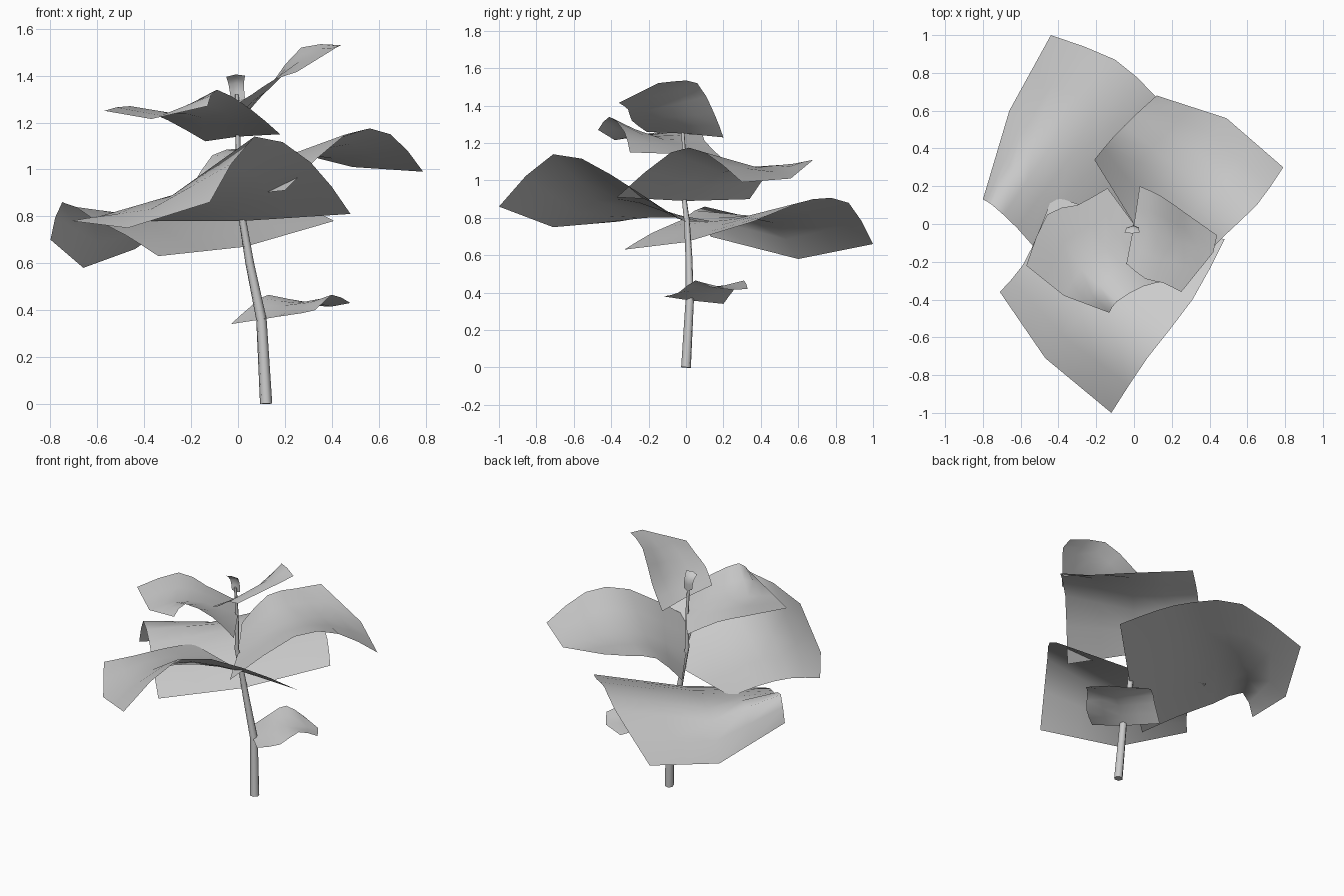
import bpy, bmesh
from mathutils import Vector


def along(points, t):
    """Catmull-Rom point on an open path, t from 0 to 1."""
    p = [Vector(q) for q in points]
    p = [2 * p[0] - p[1]] + p + [2 * p[-1] - p[-2]]
    s = t * (len(points) - 1)
    i = min(int(s), len(points) - 2)
    u = s - i
    a, b, c, d = p[i:i + 4]
    return 0.5 * (2 * b + (c - a) * u + (2 * a - 5 * b + 4 * c - d) * u ** 2
                  + (3 * b - a - 3 * c + d) * u ** 3)


def leaf(name, left, mid, right, rows=6):
    """Thin leaf sheet lofted between a left edge, a midrib and a right edge."""
    bm = bmesh.new()
    grid = []
    for r in range(rows + 1):
        t = r / rows
        l, m, e = along(left, t), along(mid, t), along(right, t)
        row = [l, l.lerp(m, 0.5), m, m.lerp(e, 0.5), e]
        grid.append([bm.verts.new(v) for v in row])
    for a, b in zip(grid, grid[1:]):
        for c in range(4):
            bm.faces.new((a[c], a[c + 1], b[c + 1], b[c]))
    bmesh.ops.recalc_face_normals(bm, faces=bm.faces)
    bm.normal_update()
    if sum(f.normal.z for f in bm.faces) < 0:
        bmesh.ops.reverse_faces(bm, faces=bm.faces)
    me = bpy.data.meshes.new(name)
    bm.to_mesh(me)
    bm.free()
    for f in me.polygons:
        f.use_smooth = True
    ob = bpy.data.objects.new(name, me)
    bpy.context.collection.objects.link(ob)


# tapering stem
cu = bpy.data.curves.new("stem", 'CURVE')
cu.dimensions = '3D'
cu.bevel_depth = 1.0
cu.bevel_resolution = 1
cu.use_fill_caps = True
path = [(.12, 0, 0, .027), (.10, .02, .36, .023), (.05, .015, .6, .019),
        (.02, .005, .78, .016), (.0, -.012, .92, .013),
        (.0, -.01, 1.14, .010), (-.005, -.02, 1.32, .008)]
sp = cu.splines.new('POLY')
sp.points.add(len(path) - 1)
for pt, (x, y, z, r) in zip(sp.points, path):
    pt.co = (x, y, z, 1)
    pt.radius = r
sp.use_smooth = True
bpy.context.collection.objects.link(bpy.data.objects.new("stem", cu))

# small lowest leaf
leaf("lowest_leaf",
     [(-.03, .2, .34), (.06, .26, .42), (.13, .31, .465), (.24, .33, .42)],
     [(.10, .01, .36), (.2, .1, .42), (.3, .17, .43), (.4, .25, .415)],
     [(.22, -.12, .38), (.33, -.04, .4), (.4, .05, .465), (.48, .13, .43)])

# large back left leaf with its tip bent down
leaf("back_left_leaf",
     [(-.34, -.33, .63), (-.48, -.18, .72), (-.62, -.02, .79), (-.75, .1, .86), (-.8, .13, .7)],
     [(.03, 0, .67), (-.16, .18, .76), (-.35, .34, .81), (-.52, .48, .77), (-.66, .6, .58)],
     [(.41, .36, .78), (.27, .53, .85), (.11, .68, .9), (-.1, .87, .88), (-.44, 1.0, .66)], 8)

# large front leaf, right edge raised
leaf("front_leaf",
     [(-.43, .15, .78), (-.5, -.03, .8), (-.59, -.22, .8), (-.71, -.36, .78)],
     [(.02, 0, .78), (-.12, -.25, .88), (-.28, -.48, .89), (-.47, -.71, .75)],
     [(.48, -.08, .81), (.31, -.4, 1.03), (.07, -.71, 1.14), (-.12, -1.0, .86)])

# large back right leaf
leaf("back_right_leaf",
     [(-.21, .34, .9), (-.11, .46, 1.06), (.01, .58, 1.09), (.12, .68, 1.11)],
     [(0, 0, .89), (.16, .19, 1.04), (.33, .38, 1.07), (.49, .56, 1.01)],
     [(.2, -.37, .91), (.46, -.08, 1.15), (.65, .1, 1.15), (.79, .3, .99)])

# upper left leaf
leaf("upper_left_leaf",
     [(-.14, .19, 1.12), (-.3, .1, 1.21), (-.46, .05, 1.27), (-.57, -.22, 1.25)],
     [(0, 0, 1.14), (-.15, -.12, 1.22), (-.28, -.24, 1.24), (-.37, -.38, 1.215)],
     [(.18, -.3, 1.15), (.05, -.33, 1.26), (-.09, -.41, 1.34), (-.13, -.47, 1.27)])

# upper right leaf pointing upward
leaf("upper_right_leaf",
     [(.03, .2, 1.23), (.14, .15, 1.36), (.27, .06, 1.52), (.44, -.06, 1.53)],
     [(0, 0, 1.25), (.13, -.06, 1.34), (.26, -.1, 1.46), (.42, -.15, 1.52)],
     [(-.04, -.21, 1.26), (.06, -.29, 1.32), (.15, -.31, 1.38), (.25, -.36, 1.415)])

# little curled bud leaf at the tip
leaf("bud_leaf",
     [(-.03, -.02, 1.30), (-.04, -.02, 1.36), (-.05, -.045, 1.395)],
     [(0, -.01, 1.29), (-.005, -.01, 1.37), (-.01, -.05, 1.405)],
     [(.03, -.02, 1.30), (.025, -.02, 1.36), (.03, -.045, 1.40)], 4)
